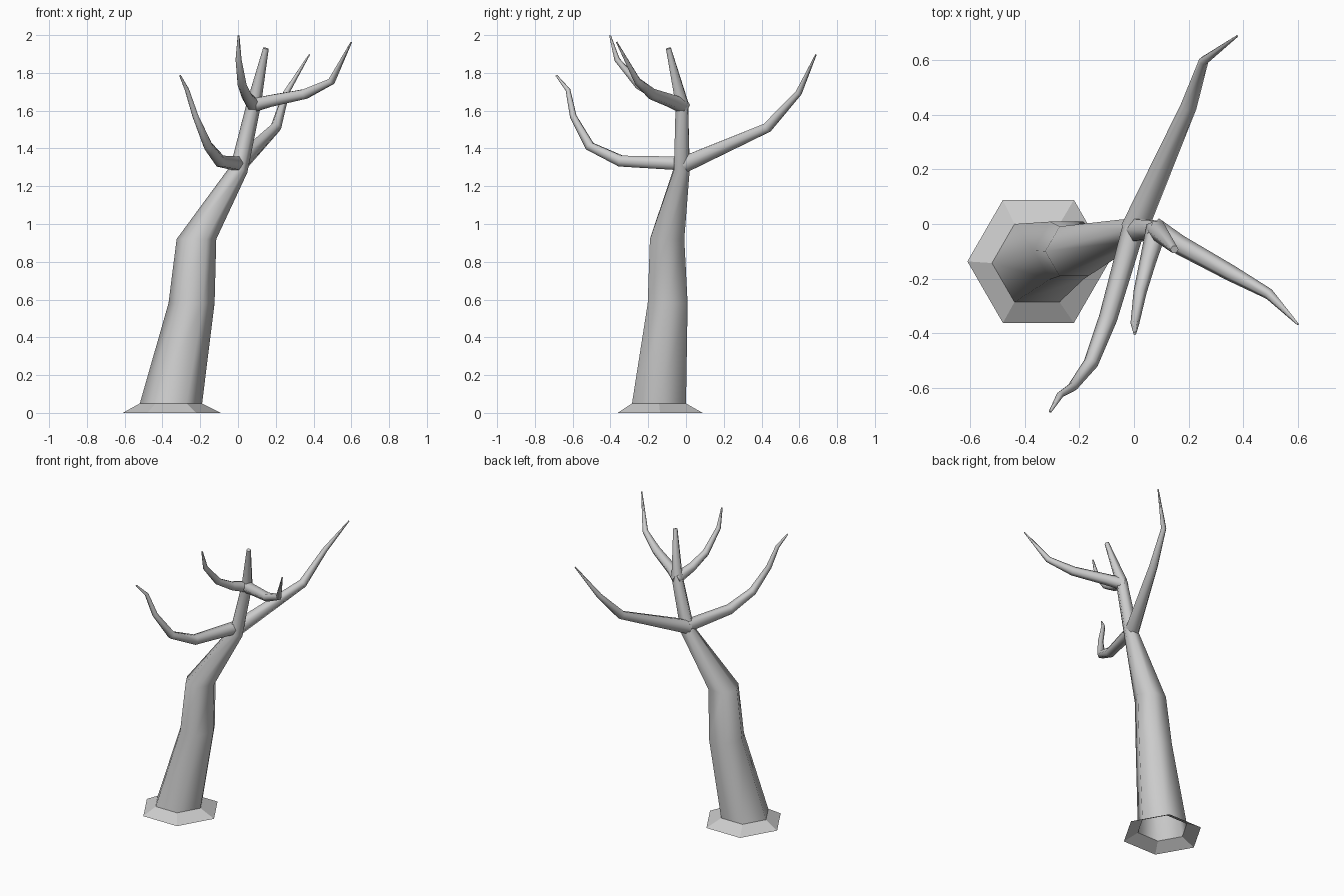
import bpy, bmesh, math
from mathutils import Vector

if "Cube" in bpy.data.objects:
    bpy.data.objects.remove(bpy.data.objects["Cube"])

SIDES = 6


def tube(name, pts, level=0, smooth=True, cap_start=True, cap_end=True):
    """Sweep a tapering hexagon along (x, y, z, radius) points.
    The first `level` rings stay horizontal."""
    centres = [Vector(p[:3]) for p in pts]
    n = len(pts)
    bm = bmesh.new()
    rings = []
    prev_t = u = None
    for i, (c, p) in enumerate(zip(centres, pts)):
        if i < level:
            t = Vector((0, 0, 1))
        else:
            t = Vector()
            if i > 0:
                t += (c - centres[i - 1]).normalized()
            if i < n - 1:
                t += (centres[i + 1] - c).normalized()
            t.normalize()
        # carry the cross-section frame along the path without twisting
        if u is None:
            ref = Vector((1, 0, 0)) if abs(t.x) < 0.7 else Vector((0, 1, 0))
            u = (ref - t * ref.dot(t)).normalized()
        else:
            u = prev_t.rotation_difference(t) @ u
        v = t.cross(u)
        prev_t = t
        ring = []
        for k in range(SIDES):
            a = 2 * math.pi * k / SIDES
            ring.append(bm.verts.new(c + (u * math.cos(a) + v * math.sin(a)) * p[3]))
        rings.append(ring)
    for a, b in zip(rings, rings[1:]):
        for k in range(SIDES):
            j = (k + 1) % SIDES
            f = bm.faces.new((a[k], a[j], b[j], b[k]))
            f.smooth = smooth
    if cap_start:
        bm.faces.new(rings[0][::-1])
    if cap_end:
        bm.faces.new(rings[-1])
    me = bpy.data.meshes.new(name)
    bm.to_mesh(me)
    bm.free()
    ob = bpy.data.objects.new(name, me)
    bpy.context.collection.objects.link(ob)
    return ob


# Flared foot, open underneath
tube("root_flare", [(-0.35, -0.137, 0, 0.26), (-0.355, -0.143, 0.05, 0.165)],
     level=2, smooth=False, cap_start=False, cap_end=False)

# Leaning trunk, ending in the broken-off top stub
tube("trunk", [(-0.355, -0.143, 0.05, 0.165), (-0.246, -0.097, 0.58, 0.122),
               (-0.22, -0.10, 0.92, 0.105), (0.005, -0.022, 1.29, 0.048),
               (0.085, -0.022, 1.64, 0.038), (0.148, -0.093, 1.93, 0.015)],
     level=3, cap_start=False)

# Branches
tube("branch_front_left", [(0.0, -0.01, 1.32, 0.042), (-0.095, -0.345, 1.333, 0.034),
                           (-0.158, -0.51, 1.412, 0.027), (-0.225, -0.597, 1.57, 0.018),
                           (-0.27, -0.625, 1.71, 0.013), (-0.307, -0.687, 1.787, 0.005)])
tube("branch_back_right", [(0.0, -0.02, 1.31, 0.05), (0.2, 0.43, 1.51, 0.03),
                           (0.255, 0.597, 1.695, 0.018), (0.378, 0.688, 1.897, 0.004)])
tube("branch_front_right", [(0.07, -0.015, 1.625, 0.042), (0.165, -0.075, 1.65, 0.036),
                            (0.355, -0.18, 1.688, 0.03), (0.495, -0.257, 1.755, 0.02),
                            (0.6, -0.367, 1.963, 0.004)])
tube("branch_front", [(0.085, -0.01, 1.625, 0.04), (0.05, -0.14, 1.67, 0.03),
                      (0.022, -0.25, 1.735, 0.024), (0.003, -0.365, 1.87, 0.016),
                      (0.003, -0.402, 1.998, 0.005)])
